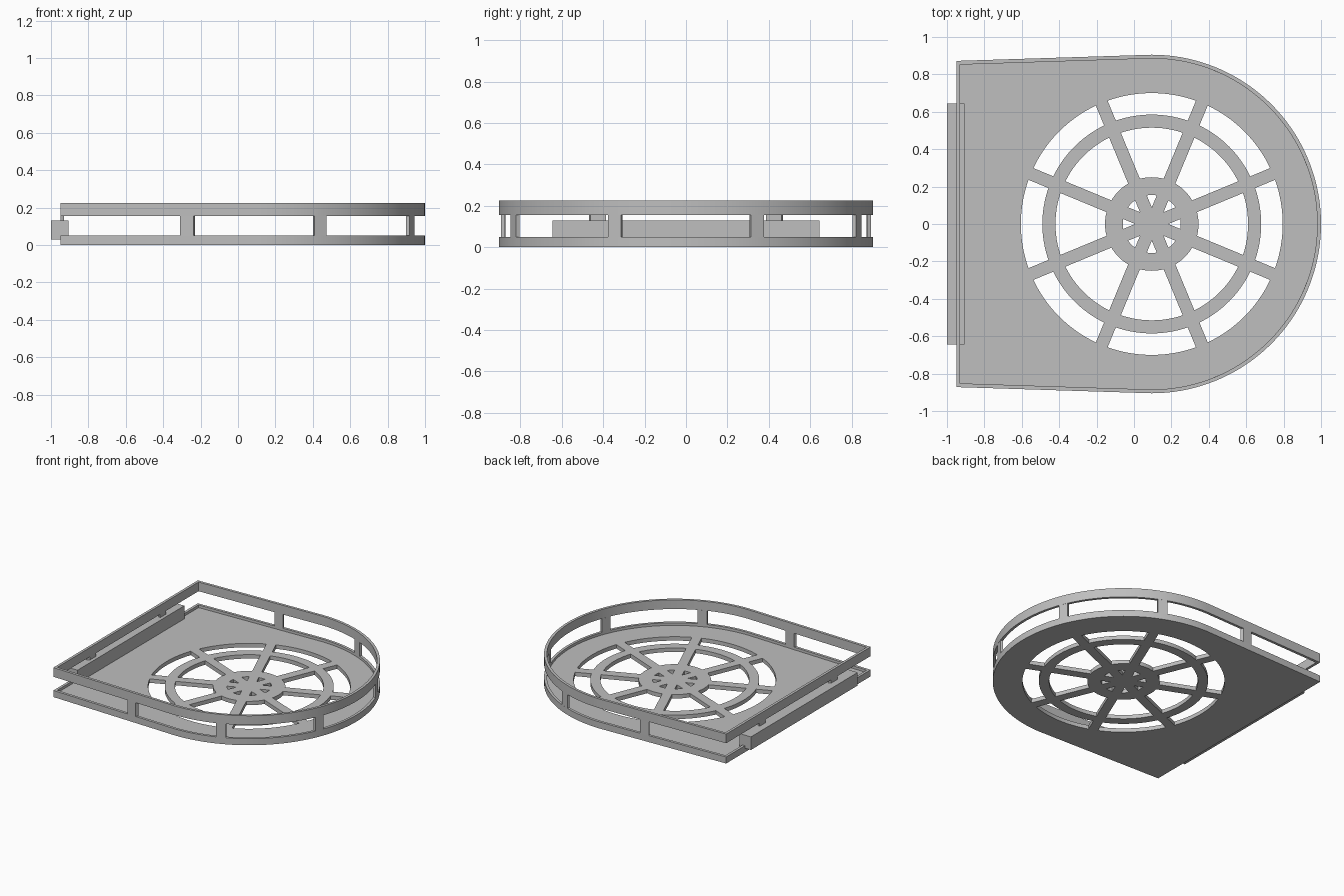
import bpy, bmesh
from math import sin, cos, asin, pi, radians
from mathutils import Vector
from mathutils.geometry import intersect_line_line_2d

cube = bpy.data.objects.get("Cube")
if cube:
    bpy.data.objects.remove(cube, do_unlink=True)

CENTRE = Vector((0.095, 0.0))
RADIUS = 0.905
BACK_X, BACK_Y = -0.95, 0.872
WALL = 0.02
HALF = 0.034          # half the spoke width
SPOKES = 8
STEP = 2 * pi / SPOKES
PLATE_TOP, RIM_TOP, BAND_LOW, BAND_TOP = 0.03, 0.05, 0.155, 0.225

grey = bpy.data.materials.new("plain grey")
grey.use_nodes = True
colour = (0.52, 0.52, 0.52, 1)
grey.diffuse_color = colour
grey.node_tree.nodes["Principled BSDF"].inputs["Base Color"].default_value = colour


def polar(r, a):
    return CENTRE + Vector((r * cos(a), r * sin(a)))


def arc(r, a0, a1, n):
    return [polar(r, a0 + (a1 - a0) * i / n) for i in range(n + 1)]


def outline(inset):
    """Round front end with nearly parallel sides running to a flat end."""
    x, y = BACK_X + inset, BACK_Y - inset
    return arc(RADIUS - inset, -pi / 2, pi / 2, 72) + [Vector((x, y)), Vector((x, -y))]


def slab(name, loops, z0, z1):
    """Extrude a closed outline, with any inner loops as holes."""
    curve = bpy.data.curves.new(name, 'CURVE')
    curve.dimensions = '2D'
    curve.fill_mode = 'BOTH'
    curve.extrude = (z1 - z0) / 2
    for loop in loops:
        spline = curve.splines.new('POLY')
        spline.points.add(len(loop) - 1)
        for point, p in zip(spline.points, loop):
            point.co = (p.x, p.y, 0, 1)
        spline.use_cyclic_u = True
    obj = bpy.data.objects.new(name, curve)
    obj.location.z = (z0 + z1) / 2
    bpy.context.collection.objects.link(obj)
    bpy.ops.object.select_all(action='DESELECT')
    obj.select_set(True)
    bpy.context.view_layer.objects.active = obj
    bpy.ops.object.convert(target='MESH')
    obj = bpy.context.view_layer.objects.active
    bm = bmesh.new()
    bm.from_mesh(obj.data)
    bmesh.ops.remove_doubles(bm, verts=bm.verts, dist=1e-5)
    bmesh.ops.recalc_face_normals(bm, faces=bm.faces)
    bm.to_mesh(obj.data)
    bm.free()
    obj.data.materials.clear()
    obj.data.materials.append(grey)
    bpy.ops.object.shade_smooth_by_angle(angle=radians(25))
    return obj


def opening(r0, r1, a, n):
    """Gap between two neighbouring spokes, from radius r0 to r1."""
    half_outer = STEP / 2 - asin(HALF / r1)
    loop = arc(r1, a - half_outer, a + half_outer, n)
    apex = HALF / sin(STEP / 2)
    if r0 <= apex:
        return loop + [polar(apex, a)]
    half_inner = STEP / 2 - asin(HALF / r0)
    return loop + arc(r0, a + half_inner, a - half_inner, n)


def wall_hit(a, offset, inset):
    """Point where a spoke edge meets the wall outline."""
    start = CENTRE + Vector((-sin(a), cos(a))) * offset
    end = start + Vector((cos(a), sin(a))) * 3
    loop = outline(inset)
    for p, q in zip(loop, loop[1:] + loop[:1]):
        hit = intersect_line_line_2d(start, end, p, q)
        if hit:
            return hit


# Base plate with the spoked grille
holes = [opening(r0, r1, k * STEP, n)
         for r0, r1, n in ((0, 0.155, 4), (0.25, 0.515, 12), (0.585, 0.70, 16))
         for k in range(SPOKES)]
slab("base_plate", [outline(0)] + holes, 0, PLATE_TOP)

# Low rim on the plate and the raised band above it
slab("lower_rim", [outline(0), outline(WALL)], PLATE_TOP, RIM_TOP)
slab("upper_band", [outline(0), outline(WALL)], BAND_LOW, BAND_TOP)

# Posts in line with the spokes
for k in range(SPOKES):
    a = (k + 0.5) * STEP
    corners = [wall_hit(a, -HALF, 0), wall_hit(a, HALF, 0),
               wall_hit(a, HALF, WALL), wall_hit(a, -HALF, WALL)]
    slab(f"post_{k + 1}", [corners], RIM_TOP, BAND_LOW)

# Bar across the flat end
bar = [Vector(p) for p in ((-1, -0.645), (-0.905, -0.645), (-0.905, 0.645), (-1, 0.645))]
slab("end_bar", [bar], PLATE_TOP, 0.13)
